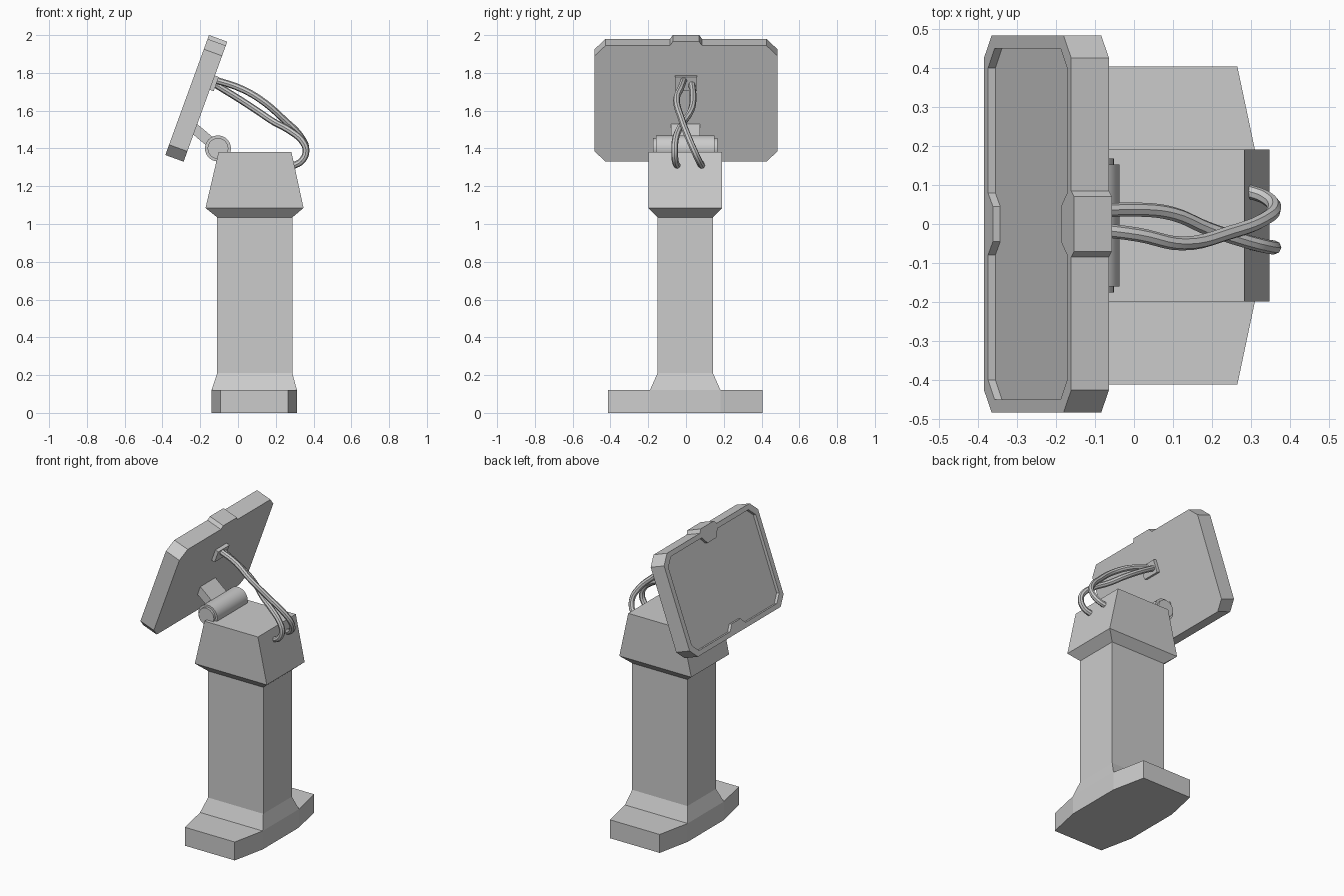
import bpy, bmesh, math
from mathutils import Matrix, Vector

if "Cube" in bpy.data.objects:
    bpy.data.objects.remove(bpy.data.objects["Cube"])


def finish(name, bm, matrix=None):
    bmesh.ops.recalc_face_normals(bm, faces=bm.faces)
    if matrix:
        bm.transform(matrix)
    me = bpy.data.meshes.new(name)
    bm.to_mesh(me)
    bm.free()
    ob = bpy.data.objects.new(name, me)
    bpy.context.collection.objects.link(ob)
    return ob


def loft(name, rings, matrix=None):
    """Closed solid through matching rings of points."""
    bm = bmesh.new()
    loops = [[bm.verts.new(p) for p in r] for r in rings]
    n = len(loops[0])
    for a, b in zip(loops, loops[1:]):
        for i in range(n):
            j = (i + 1) % n
            bm.faces.new((a[i], a[j], b[j], b[i]))
    bm.faces.new(loops[0][::-1])
    bm.faces.new(loops[-1])
    return finish(name, bm, matrix)


def prism(name, outline, z0, z1, matrix=None):
    return loft(name, [[(x, y, z) for x, y in outline] for z in (z0, z1)], matrix)


def rect(z, x0, x1, hy, cy=-0.004):
    return [(x0, cy - hy, z), (x1, cy - hy, z), (x1, cy + hy, z), (x0, cy + hy, z)]


def mirrored(half):
    return half + [(-x, y) for x, y in reversed(half)]


def smooth(ob):
    bpy.ops.object.select_all(action='DESELECT')
    ob.select_set(True)
    bpy.context.view_layer.objects.active = ob
    bpy.ops.object.shade_smooth_by_angle(angle=math.radians(40))


# Foot: eight-sided plate, widest in the middle
right = [(0.265, -0.412), (0.312, -0.19), (0.312, 0.182), (0.265, 0.404)]
left = [(-0.14 + 0.312 - x, y) for x, y in reversed(right)]
prism("foot", right + left, 0, 0.12)

# Column with flared bottom
loft("column", [rect(0.11, -0.14, 0.312, 0.187), rect(0.12, -0.14, 0.312, 0.187),
                rect(0.21, -0.11, 0.288, 0.147), rect(1.035, -0.11, 0.288, 0.147)])

# Head block
loft("head", [rect(1.035, -0.11, 0.288, 0.147), rect(1.085, -0.172, 0.347, 0.195),
              rect(1.38, -0.103, 0.283, 0.195)])

# Panel frame: local x across, y up the panel, z out of the display
t = math.radians(20)
u = Vector((math.sin(t), 0, math.cos(t)))
n = Vector((-math.cos(t), 0, math.sin(t)))
v = u.cross(n)
frame = Matrix.Translation((-0.288, 0, 1.33)) @ Matrix((v, u, n)).transposed().to_4x4()

# Tilted display panel with a notched recess
panel = prism("display_panel", mirrored([
    (0.426, 0), (0.484, 0.058), (0.484, 0.596), (0.426, 0.654),
    (0.085, 0.654), (0.07, 0.676)]), 0, 0.103, frame)
cutter = prism("recess_cutter", mirrored([
    (0.045, 0.067), (0.08, 0.03), (0.4, 0.03), (0.45, 0.08),
    (0.45, 0.574), (0.4, 0.624), (0.08, 0.624), (0.045, 0.578)]), 0.083, 0.15, frame)
cutter.hide_render = True
cutter.hide_viewport = True
cut = panel.modifiers.new("recess", 'BOOLEAN')
cut.operation = 'DIFFERENCE'
cut.solver = 'EXACT'
cut.object = cutter
dg = bpy.context.evaluated_depsgraph_get()
panel_mesh = bpy.data.meshes.new_from_object(panel.evaluated_get(dg))
panel.modifiers.clear()
panel.data = panel_mesh
bpy.data.objects.remove(cutter)

# Cable socket on the panel back
loft("cable_socket", [[(x * s, y, z) for x, y in
                       ((-0.058, 0.405), (0.058, 0.405), (0.058, 0.485), (-0.058, 0.485))]
                      for z, s in ((0.01, 1), (-0.022, 1))], frame)

# Hinge barrel with smaller end caps
pivot = Vector((-0.106, 0, 1.4))
for name, r, half in (("hinge_barrel", 0.069, 0.156), ("hinge_pin", 0.055, 0.172)):
    bm = bmesh.new()
    bmesh.ops.create_cone(bm, cap_ends=True, segments=24, radius1=r, radius2=r, depth=2 * half)
    smooth(finish(name, bm, Matrix.Translation(pivot + Vector((0, -0.004, 0)))
                  @ Matrix.Rotation(math.pi / 2, 4, 'X')))

# Hinge arm from barrel to panel
end = Vector((-0.245, 0, 1.517))
d = (end - pivot).normalized()
side = Vector((-d.z, 0, d.x)) * 0.028
loft("hinge_arm", [[c + side * s + Vector((0, y, 0)) for s, y in
                    ((-1, -0.08), (1, -0.08), (1, 0.075), (-1, 0.075))] for c in (pivot, end)])


# Two twisted cables running from the socket into the head
def cable(name, pts, r=0.018):
    cu = bpy.data.curves.new(name, 'CURVE')
    cu.dimensions = '3D'
    cu.bevel_depth = r
    cu.bevel_resolution = 2
    cu.resolution_u = 5
    cu.use_fill_caps = True
    sp = cu.splines.new('BEZIER')
    sp.bezier_points.add(len(pts) - 1)
    for bp, p in zip(sp.bezier_points, pts):
        bp.co = p
        bp.handle_left_type = bp.handle_right_type = 'AUTO'
    tmp = bpy.data.objects.new(name + "_path", cu)
    bpy.context.collection.objects.link(tmp)
    dg = bpy.context.evaluated_depsgraph_get()
    me = bpy.data.meshes.new_from_object(tmp.evaluated_get(dg))
    bpy.data.objects.remove(tmp)
    ob = bpy.data.objects.new(name, me)
    bpy.context.collection.objects.link(ob)
    smooth(ob)


cable("upper_cable", [(-0.13, -0.01, 1.765), (0.008, -0.027, 1.72), (0.124, -0.05, 1.655),
                      (0.246, -0.022, 1.55), (0.33, 0.01, 1.465), (0.36, 0.04, 1.395),
                      (0.337, 0.068, 1.335), (0.285, 0.086, 1.305)])
cable("lower_cable", [(-0.13, 0.03, 1.745), (0.008, 0.037, 1.66), (0.1, 0.026, 1.6),
                      (0.19, -0.012, 1.54), (0.28, -0.042, 1.49), (0.343, -0.058, 1.435),
                      (0.36, -0.06, 1.385), (0.338, -0.057, 1.335), (0.285, -0.045, 1.305)])
